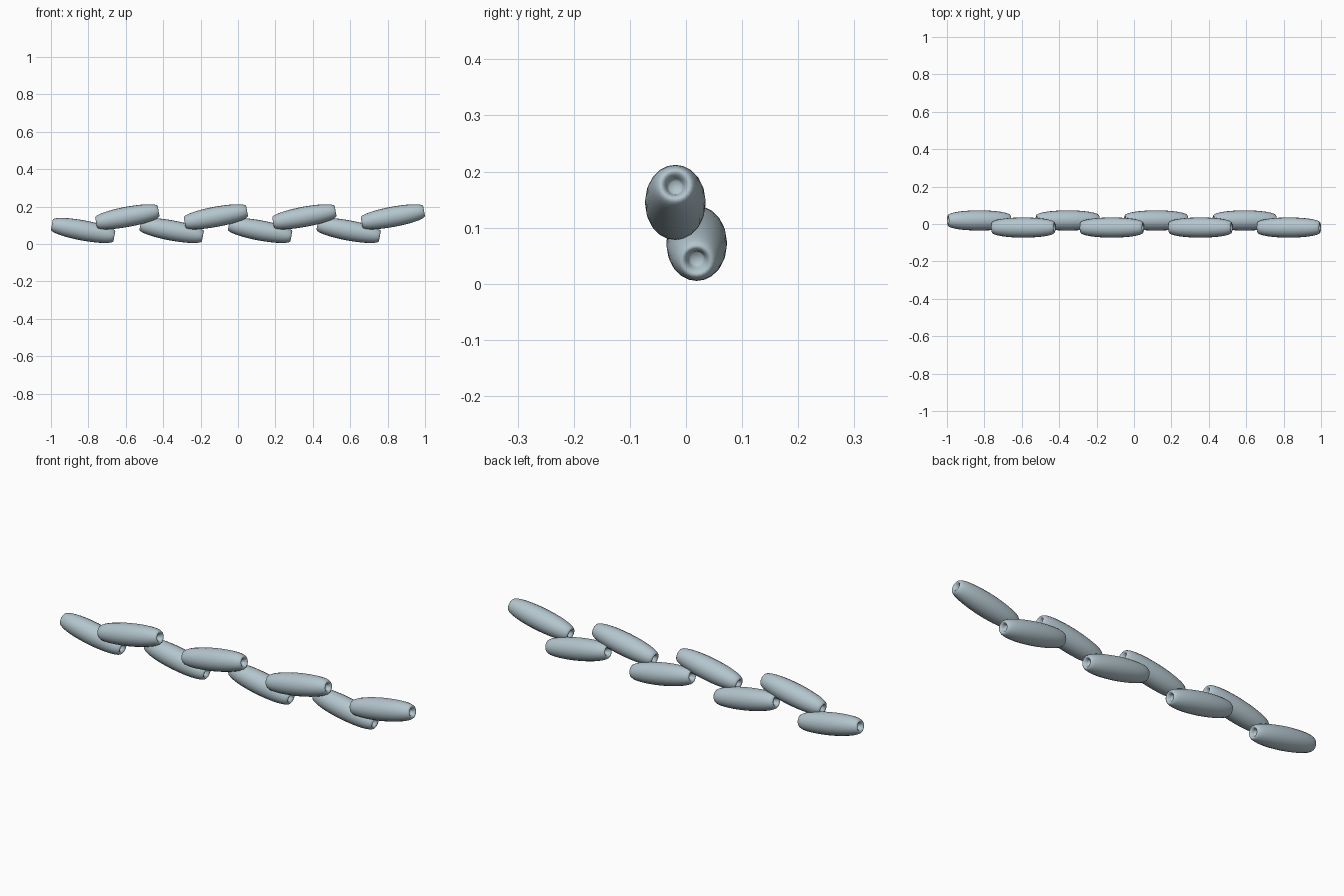
import bpy, bmesh, math

cube = bpy.data.objects.get("Cube")
if cube:
    bpy.data.objects.remove(cube, do_unlink=True)

SIDES, STEPS = 20, 28
HALF_LENGTH, RING, TUBE = 0.17, 0.026, 0.028
SPACING, TILT = 0.2366, math.radians(10.5)

# One pale blue-grey colour
grey = bpy.data.materials.new("pale_blue_grey")
colour = (0.45, 0.56, 0.61, 1)
grey.diffuse_color = colour
grey.use_nodes = True
grey.node_tree.nodes["Principled BSDF"].inputs["Base Color"].default_value = colour


def bead_mesh():
    """Long blunt bead along x, with a dimple sunk into each end."""
    reach = math.radians(122)
    profile = [(-0.148, 0)]
    for i in range(STEPS + 1):
        a = -reach + 2 * reach * i / STEPS
        profile.append((HALF_LENGTH * math.sin(a), RING + TUBE * math.cos(a)))
    profile.append((0.148, 0))
    bm = bmesh.new()
    verts = [bm.verts.new((x, 0, r)) for x, r in profile]
    edges = [bm.edges.new(pair) for pair in zip(verts, verts[1:])]
    bmesh.ops.spin(bm, geom=verts + edges, cent=(0, 0, 0), axis=(1, 0, 0),
                   angle=math.tau, steps=SIDES, use_merge=True)
    bmesh.ops.remove_doubles(bm, verts=bm.verts, dist=0.0002)
    bmesh.ops.recalc_face_normals(bm, faces=bm.faces)
    for face in bm.faces:
        face.smooth = True
    mesh = bpy.data.meshes.new("bead")
    bm.to_mesh(mesh)
    bm.free()
    mesh.materials.append(grey)
    return mesh


# Beads alternate between a low back row and a high front row
mesh = bead_mesh()
for i in range(8):
    high = i % 2
    name = ("upper_bead_" if high else "lower_bead_") + str(i // 2 + 1)
    bead = bpy.data.objects.new(name, mesh)
    bead.location = ((i - 3.5) * SPACING, -0.019 if high else 0.019,
                     0.145 if high else 0.072)
    bead.rotation_euler.y = -TILT if high else TILT
    bpy.context.collection.objects.link(bead)
